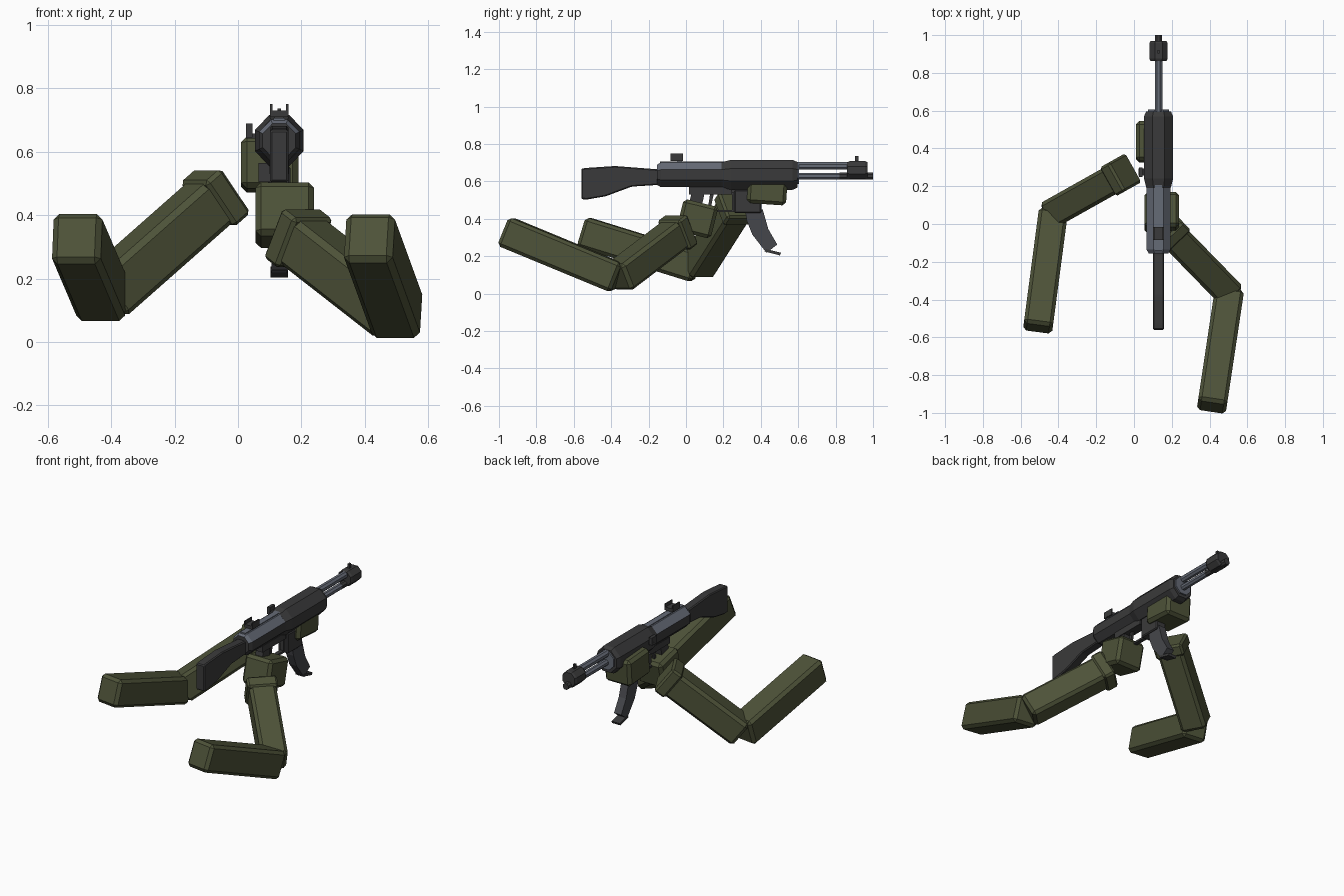
import bpy, bmesh, math
from mathutils import Matrix, Vector

if "Cube" in bpy.data.objects:
    bpy.data.objects.remove(bpy.data.objects["Cube"], do_unlink=True)


def material(name, rgb):
    m = bpy.data.materials.new(name)
    m.use_nodes = True
    m.diffuse_color = (*rgb, 1)
    m.node_tree.nodes["Principled BSDF"].inputs["Base Color"].default_value = (*rgb, 1)
    return m


GREEN = material("olive_green", (0.075, 0.085, 0.04))
DARK = material("charcoal", (0.042, 0.042, 0.043))
STEEL = material("blue_steel", (0.13, 0.145, 0.18))
GUNMETAL = material("gunmetal", (0.06, 0.062, 0.07))
GX = 0.13  # centre plane of the gun


def finish(name, bm, mat, matrix=Matrix()):
    bmesh.ops.recalc_face_normals(bm, faces=bm.faces)
    me = bpy.data.meshes.new(name)
    bm.to_mesh(me)
    bm.free()
    me.materials.append(mat)
    ob = bpy.data.objects.new(name, me)
    ob.matrix_world = matrix
    bpy.context.collection.objects.link(ob)
    return ob


def chamfer(bm, width):
    if width:
        bmesh.ops.bevel(bm, geom=bm.edges[:], offset=width, segments=1,
                        profile=0.5, affect='EDGES')


def box(name, center, size, mat, bevel=0.0, matrix=None):
    bm = bmesh.new()
    bmesh.ops.create_cube(bm, size=1)
    bmesh.ops.scale(bm, vec=size, verts=bm.verts)
    chamfer(bm, bevel)
    place = Matrix.Translation(center)
    return finish(name, bm, mat, place @ matrix if matrix else place)


def limb(name, start, end, width, height, bevel=0.018):
    """Chamfered box running from start to end, kept level sideways."""
    a, b = Vector(start), Vector(end)
    y = (b - a).normalized()
    x = y.cross(Vector((0, 0, 1))).normalized()
    rot = Matrix((x, y, x.cross(y))).transposed().to_4x4()
    return box(name, (a + b) / 2, (width, (b - a).length, height), GREEN, bevel, rot)


def plate(name, profile, width, mat, bevel=0.0, x=GX):
    """Side profile in y, z given thickness across x."""
    bm = bmesh.new()
    face = bm.faces.new([bm.verts.new((x - width / 2, y, z)) for y, z in profile])
    new = bmesh.ops.extrude_face_region(bm, geom=[face])["geom"]
    bmesh.ops.translate(bm, vec=(width, 0, 0),
                        verts=[v for v in new if isinstance(v, bmesh.types.BMVert)])
    chamfer(bm, bevel)
    return finish(name, bm, mat)


def barrel(name, rings, z, mat, squash=1.0, x=GX):
    """Octagonal body along y; rings are (y, half width)."""
    bm = bmesh.new()
    loops = []
    for y, r in rings:
        k = r / math.cos(math.pi / 8)
        angles = [math.pi / 8 + i * math.pi / 4 for i in range(8)]
        loops.append([bm.verts.new((x + k * math.cos(a), y, z + squash * k * math.sin(a)))
                      for a in angles])
    for p, q in zip(loops, loops[1:]):
        for i in range(8):
            j = (i + 1) % 8
            bm.faces.new((p[i], p[j], q[j], q[i]))
    bm.faces.new(loops[0])
    bm.faces.new(loops[-1])
    return finish(name, bm, mat)


# Arms: upper arm, forearm, cuff
arms = {
    "left": ((0.412, -0.97, 0.333), (0.503, -0.365, 0.083), (0.167, -0.02, 0.345)),
    "right": ((-0.509, -0.553, 0.33), (-0.428, 0.06, 0.14), (-0.045, 0.275, 0.478)),
}
for side, (shoulder, elbow, wrist) in arms.items():
    limb(side + "_upper_arm", shoulder, elbow, 0.155, 0.165)
    limb(side + "_forearm", elbow, wrist, 0.154, 0.16)
    w = Vector(wrist)
    back = (Vector(elbow) - w).normalized() * 0.075
    limb(side + "_cuff", w + back, w, 0.175, 0.178, 0.012)

# Hands
tilt = Matrix.Rotation(math.radians(-14), 4, 'X')
box("left_hand", (0.147, 0.06, 0.4), (0.185, 0.19, 0.175), GREEN, 0.018, tilt)
tilt = Matrix.Rotation(math.radians(-4), 4, 'X')
box("right_hand", (0.1, 0.435, 0.56), (0.18, 0.21, 0.165), GREEN, 0.018, tilt)

# Stock
plate("stock", [(-0.56, 0.505), (-0.53, 0.503), (-0.43, 0.52), (-0.29, 0.572),
                (-0.13, 0.582), (-0.13, 0.668), (-0.16, 0.665), (-0.38, 0.682),
                (-0.53, 0.672), (-0.56, 0.668)], 0.058, DARK, 0.006)

# Receiver: steel upper cover over a dark body
receiver = barrel("receiver", [(-0.155, 0.052), (-0.135, 0.064), (0.24, 0.064)],
                  0.635, DARK, 1.03)
receiver.data.materials.append(STEEL)
for p in receiver.data.polygons:
    if p.normal.z > 0.3:
        p.material_index = 1
box("receiver_rib", (GX, 0.04, 0.7), (0.035, 0.36, 0.012), STEEL)
box("lower_frame", (GX, 0.13, 0.55), (0.06, 0.23, 0.04), DARK)

# Handguard and barrels
barrel("handguard", [(0.19, 0.064), (0.24, 0.077), (0.57, 0.077), (0.595, 0.066)],
       0.635, DARK, 1.04)
barrel("front_collar", [(0.58, 0.055), (0.605, 0.055)], 0.64, STEEL)
barrel("upper_tube", [(0.59, 0.02), (0.88, 0.02)], 0.683, STEEL)
barrel("lower_tube", [(0.59, 0.018), (0.95, 0.018)], 0.628, STEEL)
barrel("muzzle", [(0.82, 0.019), (1.0, 0.019)], 0.628, DARK)
barrel("front_block", [(0.862, 0.042), (0.875, 0.048), (0.958, 0.048), (0.97, 0.042)],
       0.66, DARK)
box("front_sight", (GX, 0.912, 0.718), (0.012, 0.018, 0.035), DARK)

# Rear sight
box("rear_sight_base", (GX, -0.05, 0.72), (0.056, 0.068, 0.02), DARK)
box("rear_sight_stem", (GX, -0.035, 0.705), (0.03, 0.025, 0.02), DARK)
for s in (-1, 1):
    box("rear_sight_ear", (GX + s * 0.025, -0.05, 0.732), (0.007, 0.068, 0.036), DARK)

# Cocking handle on the far side
box("cocking_handle_arm", (0.055, 0.275, 0.65), (0.06, 0.035, 0.016), DARK)
box("cocking_handle", (0.036, 0.275, 0.667), (0.02, 0.05, 0.045), DARK)
box("side_hinge", (0.085, 0.27, 0.535), (0.04, 0.05, 0.06), DARK)

# Pistol grip and trigger
plate("pistol_grip", [(0.03, 0.54), (0.1, 0.54), (0.07, 0.4), (0.0, 0.41)], 0.05, DARK)
plate("trigger", [(0.13, 0.54), (0.15, 0.54), (0.135, 0.47), (0.12, 0.475)], 0.015, DARK)
plate("trigger_guard", [(0.245, 0.54), (0.265, 0.54), (0.265, 0.435),
                        (0.12, 0.435), (0.12, 0.448), (0.245, 0.448)], 0.025, DARK)

# Magazine
box("magazine_well", (GX, 0.33, 0.492), (0.07, 0.145, 0.125), DARK, 0.006)
plate("magazine", [(0.315, 0.45), (0.325, 0.39), (0.355, 0.315), (0.43, 0.218),
                   (0.488, 0.262), (0.44, 0.345), (0.41, 0.45)], 0.05, GUNMETAL)
plate("magazine_base", [(0.42, 0.225), (0.428, 0.238), (0.508, 0.218), (0.502, 0.204)],
      0.056, DARK)
